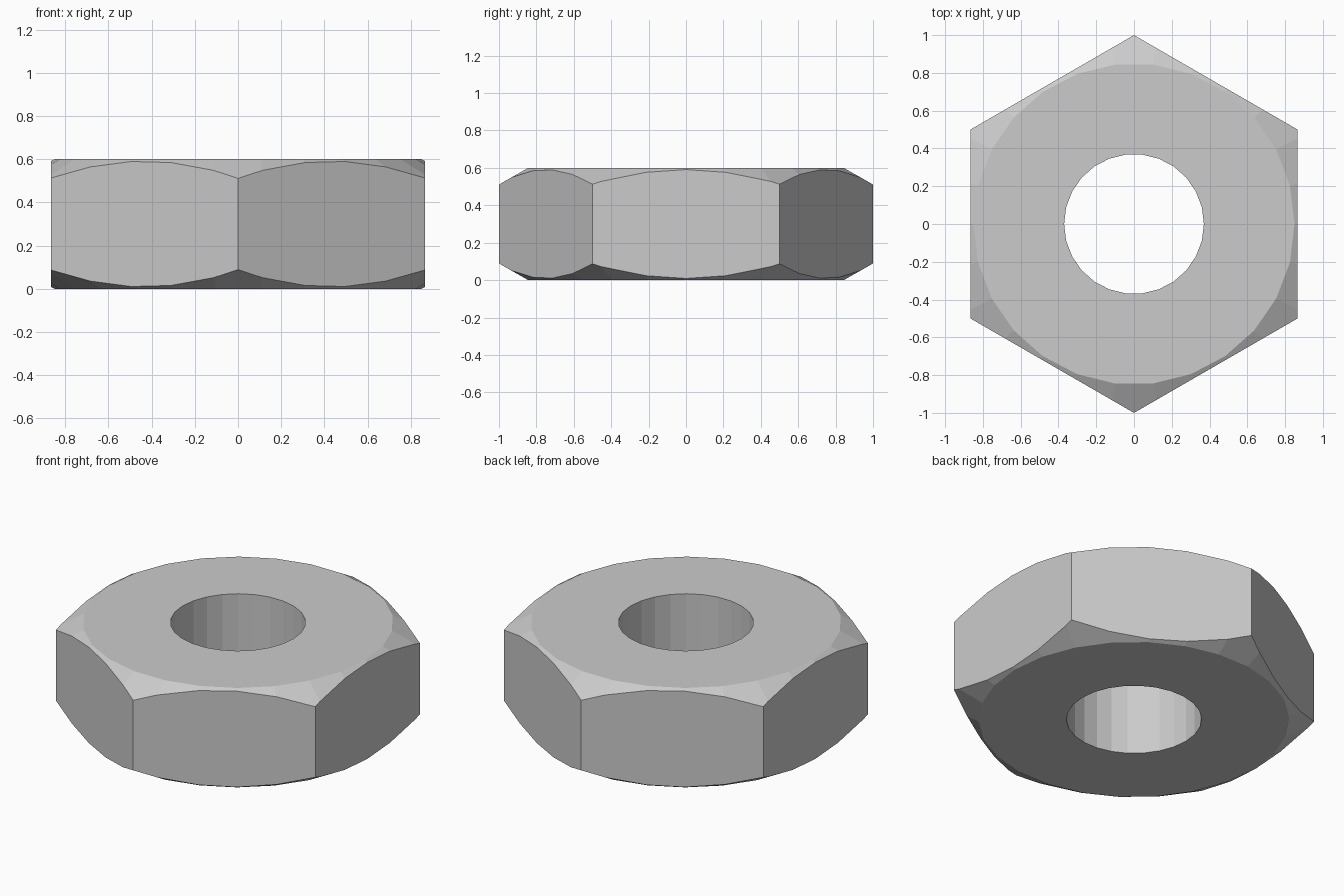
import bpy, bmesh, math
from mathutils import Vector

if "Cube" in bpy.data.objects:
    bpy.data.objects.remove(bpy.data.objects["Cube"])

SIDES = 26
HEIGHT = 0.6
BORE_R = 0.37
FACE_R = 0.85
SLOPE = 0.565                      # rise of the chamfer cone per unit radius
APOTHEM = math.cos(math.radians(30))

bm = bmesh.new()

# Lathed blank: bore, flat faces and a double cone on the outside
profile = [(BORE_R, 0), (FACE_R, 0),
           (FACE_R + HEIGHT / 2 / SLOPE, HEIGHT / 2),
           (FACE_R, HEIGHT), (BORE_R, HEIGHT)]
rings = []
for i in range(SIDES):
    a = 2 * math.pi * i / SIDES
    rings.append([bm.verts.new((r * math.cos(a), r * math.sin(a), z))
                  for r, z in profile])
for i in range(SIDES):
    cur, nxt = rings[i], rings[(i + 1) % SIDES]
    for j in range(len(profile)):
        k = (j + 1) % len(profile)
        bm.faces.new((cur[j], nxt[j], nxt[k], cur[k]))

# Six flat wrench sides sliced from the blank
for i in range(6):
    a = math.radians(60 * i)
    normal = Vector((math.cos(a), math.sin(a), 0))
    cut = bmesh.ops.bisect_plane(
        bm, geom=bm.verts[:] + bm.edges[:] + bm.faces[:], dist=1e-5,
        plane_co=normal * APOTHEM, plane_no=normal, clear_outer=True)
    edges = [e for e in cut["geom_cut"] if isinstance(e, bmesh.types.BMEdge)]
    bmesh.ops.edgeloop_fill(bm, edges=edges)

bmesh.ops.recalc_face_normals(bm, faces=bm.faces[:])

mesh = bpy.data.meshes.new("hex_nut")
bm.to_mesh(mesh)
bm.free()
nut = bpy.data.objects.new("hex_nut", mesh)
bpy.context.collection.objects.link(nut)
